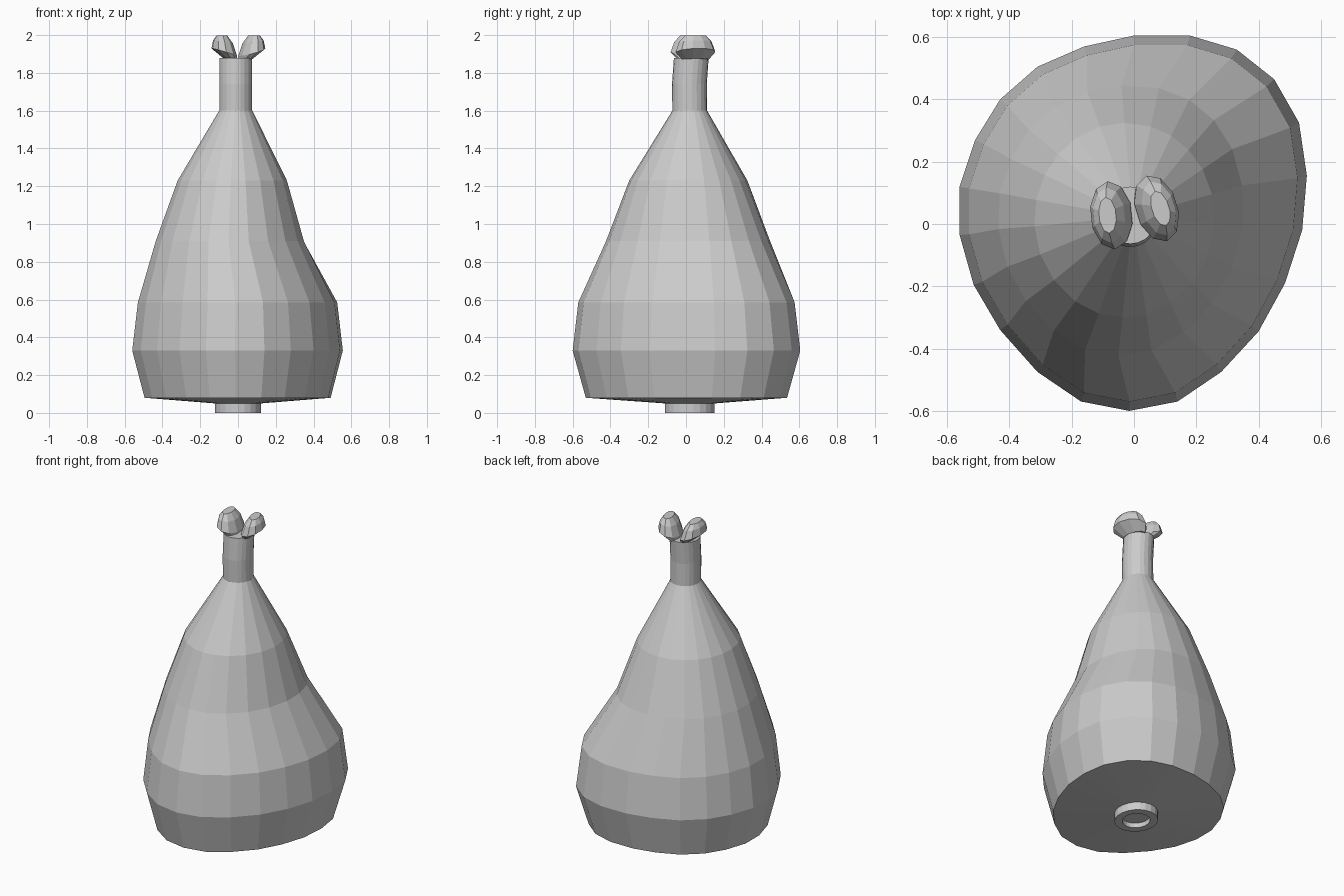
import bpy, bmesh, math

cube = bpy.data.objects.get("Cube")
if cube:
    bpy.data.objects.remove(cube)

grey = bpy.data.materials.new("plain grey")
grey.use_nodes = True
colour = (0.6, 0.6, 0.6, 1)
grey.diffuse_color = colour
grey.node_tree.nodes["Principled BSDF"].inputs["Base Color"].default_value = colour

# Egg-shaped outline of the widest part of the meat
EGG = [(.555, .155), (.53, .325), (.45, .465), (.33, .56), (.18, .605), (0, .605),
       (-.16, .57), (-.31, .505), (-.43, .4), (-.51, .27), (-.56, .12), (-.56, -.035),
       (-.515, -.195), (-.43, -.34), (-.31, -.475), (-.17, -.57), (-.015, -.6),
       (.14, -.57), (.28, -.475), (.4, -.345), (.485, -.19), (.54, -.02)]
SIDES = len(EGG)


def loft(name, rings):
    """Skin a stack of equal-length rings and cap both ends."""
    bm = bmesh.new()
    loops = [[bm.verts.new(p) for p in ring] for ring in rings]
    n = len(loops[0])
    for low, high in zip(loops, loops[1:]):
        for i in range(n):
            j = (i + 1) % n
            bm.faces.new((low[i], low[j], high[j], high[i]))
    bm.faces.new(loops[0][::-1])
    bm.faces.new(loops[-1])
    bmesh.ops.recalc_face_normals(bm, faces=bm.faces)
    mesh = bpy.data.meshes.new(name)
    bm.to_mesh(mesh)
    bm.free()
    mesh.materials.append(grey)
    ob = bpy.data.objects.new(name, mesh)
    bpy.context.collection.objects.link(ob)
    return ob


def oval(cx, cy, z, rx, ry, n=SIDES, tilt=0, turn=0):
    """Oval ring, optionally leaning along x and turned about z."""
    pts = []
    for i in range(n):
        a = math.tau * (i + .5) / n
        x, y = rx * math.cos(a), ry * math.sin(a)
        pts.append((cx + x * math.cos(turn) - y * math.sin(turn),
                    cy + x * math.sin(turn) + y * math.cos(turn), z + tilt * x))
    return pts


def meat_ring(z, cx, cy, rx, ry, roundness):
    """Blend from the egg outline to an ellipse."""
    ring = []
    for ex, ey in EGG:
        a = math.atan2(ey, ex)
        u = ex / .558 * (1 - roundness) + math.cos(a) * roundness
        v = ey / .605 * (1 - roundness) + math.sin(a) * roundness
        ring.append((cx + rx * u, cy + ry * v, z))
    return ring


# Meat, narrowing to the bone
loft("meat", [meat_ring(*r) for r in (
    (.05, 0, .02, .12, .13, 1),
    (.08, 0, 0, .493, .535, 0),
    (.33, 0, 0, .558, .605, 0),
    (.585, 0, 0, .528, .575, 0),
    (.91, -.04, .01, .395, .435, .5),
    (1.23, -.03, .012, .29, .313, .9),
    (1.6, -.012, .02, .088, .092, 1))])

# Bone shaft
loft("bone_shaft", [oval(-.012, y, z, .088, .092) for y, z in
                    ((.02, 1.59), (.018, 1.74), (.028, 1.88))])

# Hollow bone stub underneath
loft("bone_stub", [oval(0, .02, z, r, r * 1.08) for z, r in
                   ((.06, .122), (0, .122), (0, .078), (.03, .078))])

# Two knuckles splayed outward at the top
for name, side, cy, turn in (("right_knuckle", -1, .028, .1), ("left_knuckle", 1, .05, .3)):
    loft(name, [oval(side * cx, cy, z, rx, ry, 10, side * tilt, turn)
                for cx, z, rx, ry, tilt in (
                    (.04, 1.872, .034, .075, .1),
                    (.073, 1.91, .068, .11, .3),
                    (.08, 1.965, .052, .09, .15),
                    (.085, 1.998, .028, .058, 0))])
